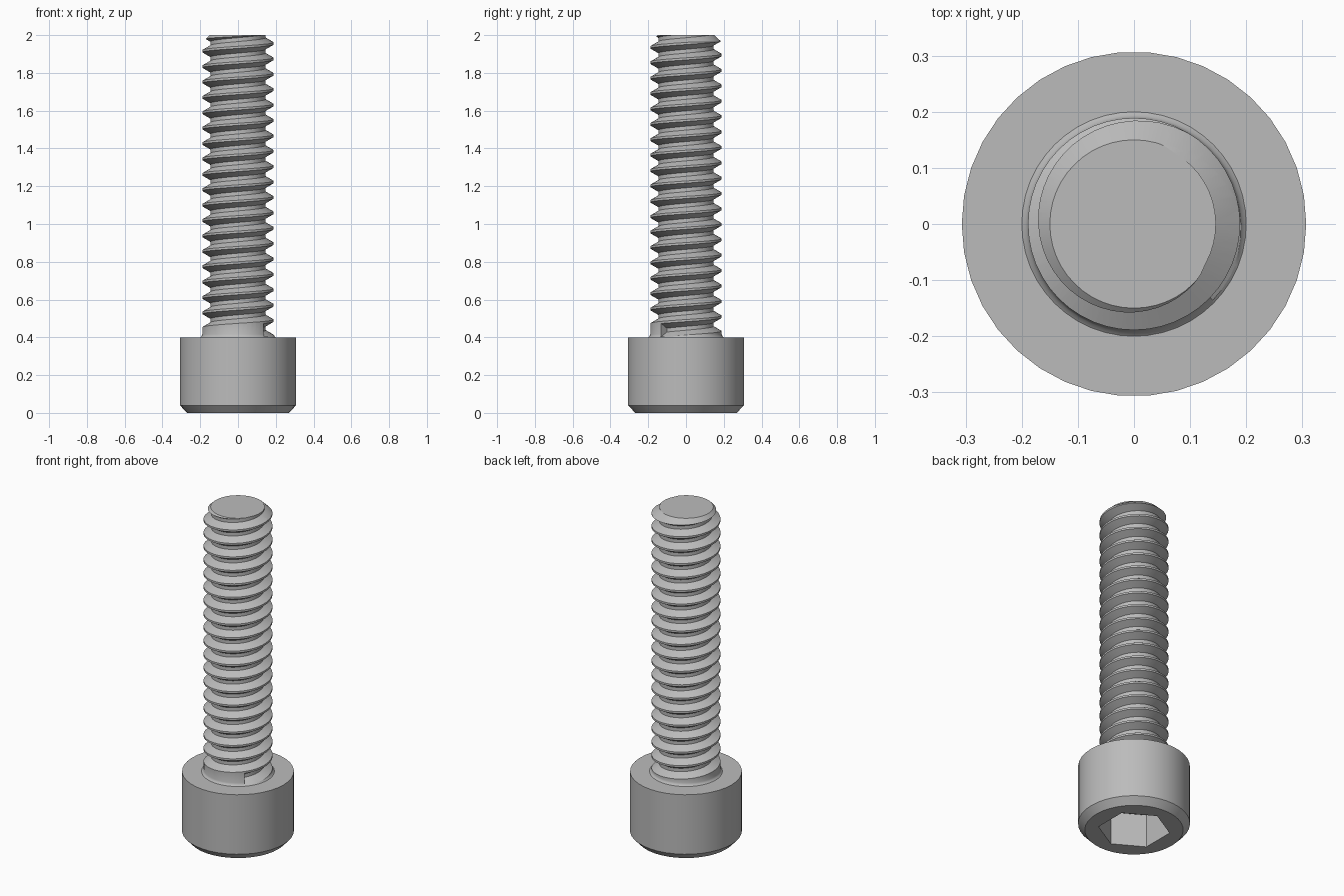
import bpy
import bmesh
from math import cos, sin, tau, radians

if "Cube" in bpy.data.objects:
    bpy.data.objects.remove(bpy.data.objects["Cube"], do_unlink=True)

steel = bpy.data.materials.new("steel_grey")
steel.use_nodes = True
GREY = (0.5, 0.5, 0.5, 1.0)
steel.diffuse_color = GREY
steel.node_tree.nodes["Principled BSDF"].inputs["Base Color"].default_value = GREY

PITCH = 0.0815
CREST, ROOT = 0.189, 0.146
HEAD_TOP = 0.4


def loft(name, rings):
    """Skin a list of closed rings and cap both ends."""
    bm = bmesh.new()
    loops = [[bm.verts.new(p) for p in ring] for ring in rings]
    n = len(loops[0])
    for a, b in zip(loops, loops[1:]):
        for i in range(n):
            j = (i + 1) % n
            bm.faces.new((a[i], a[j], b[j], b[i]))
    bm.faces.new(loops[0])
    bm.faces.new(loops[-1])
    bmesh.ops.recalc_face_normals(bm, faces=bm.faces)
    mesh = bpy.data.meshes.new(name)
    bm.to_mesh(mesh)
    bm.free()
    mesh.materials.append(steel)
    obj = bpy.data.objects.new(name, mesh)
    bpy.context.collection.objects.link(obj)
    return obj


def turned(name, profile, sides):
    """Turn a (radius, height) profile about the z axis."""
    return loft(name, [[(r * cos(tau * i / sides), r * sin(tau * i / sides), z)
                        for i in range(sides)] for r, z in profile])


def select_only(obj):
    bpy.ops.object.select_all(action="DESELECT")
    obj.select_set(True)
    bpy.context.view_layer.objects.active = obj


def cut(obj, cutter):
    """Subtract the cutter, then discard it."""
    cutter.hide_render = True
    mod = obj.modifiers.new("cut", "BOOLEAN")
    mod.operation = "DIFFERENCE"
    mod.solver = "EXACT"
    mod.object = cutter
    select_only(obj)
    bpy.ops.object.modifier_apply(modifier=mod.name)
    bpy.data.objects.remove(cutter, do_unlink=True)


# Head with a chamfered rim and a hexagonal socket underneath
head = turned("head", [(0.27, 0), (0.307, 0.04), (0.307, HEAD_TOP)], 38)
socket = loft("socket_cutter",
              [[(0.198 * cos(tau * (i + 0.5) / 6), 0.198 * sin(tau * (i + 0.5) / 6), z)
                for i in range(6)] for z in (-0.1, 0.2)])
cut(head, socket)

# Shank blank: small fillet at the head, chamfer at the tip
shank = turned("threaded_shank",
               [(0.2, HEAD_TOP - 0.02), (0.2, HEAD_TOP), (0.193, 0.406),
                (CREST, 0.416), (CREST, 1.963), (0.15, 2)], 48)

# Helical groove: trapezoid section swept upwards past the tip
OUTER = 0.195
root_half = PITCH / 8
outer_half = root_half + (OUTER - ROOT) * 0.577
section = [(ROOT, -root_half), (OUTER, -outer_half),
           (OUTER, outer_half), (ROOT, root_half)]
STEPS, TURNS, START = 48, 20.3, radians(-44)
rings = []
for k in range(int(STEPS * TURNS)):
    a = START + tau * k / STEPS
    rise = 0.438 + PITCH * k / STEPS
    rings.append([(r * cos(a), r * sin(a), rise + dz) for r, dz in section])
cut(shank, loft("groove_cutter", rings))

for part in (head, shank):
    select_only(part)
    bpy.ops.object.shade_smooth_by_angle(angle=radians(28))
